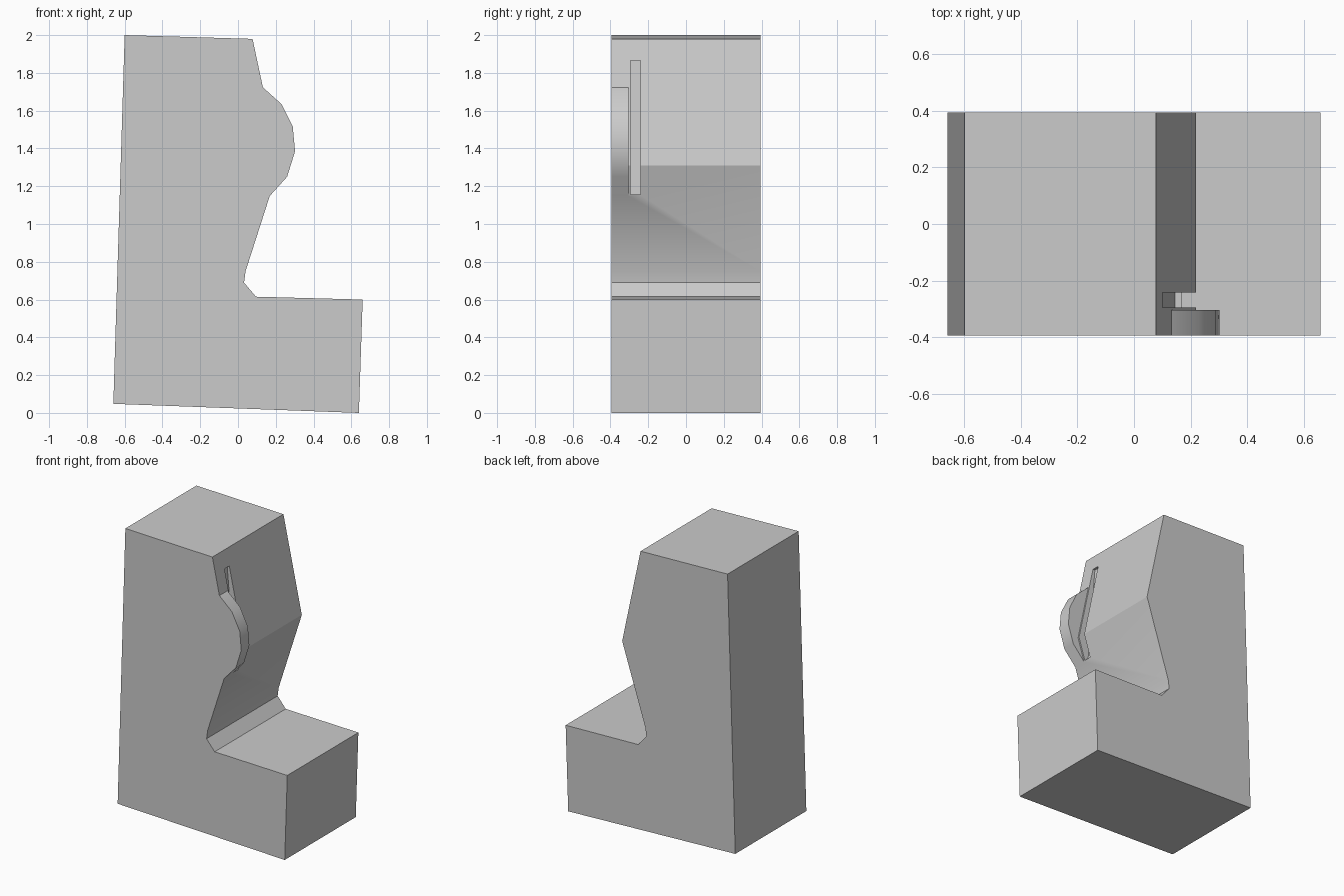
import bpy
import bmesh

cube = bpy.data.objects.get("Cube")
if cube:
    bpy.data.objects.remove(cube, do_unlink=True)

grey = bpy.data.materials.new("plain grey")
grey.use_nodes = True
colour = (0.6, 0.6, 0.6, 1)
grey.diffuse_color = colour
grey.node_tree.nodes["Principled BSDF"].inputs["Base Color"].default_value = colour

HALF = 0.395  # half the depth of the housing


def extrude_profile(name, profile, y0, y1):
    """Extrude an x-z outline from y0 to y1."""
    bm = bmesh.new()
    face = bm.faces.new([bm.verts.new((x, y0, z)) for x, z in profile])
    result = bmesh.ops.extrude_face_region(bm, geom=[face])
    moved = [v for v in result["geom"] if isinstance(v, bmesh.types.BMVert)]
    bmesh.ops.translate(bm, verts=moved, vec=(0, y1 - y0, 0))
    bmesh.ops.recalc_face_normals(bm, faces=bm.faces)
    mesh = bpy.data.meshes.new(name)
    bm.to_mesh(mesh)
    bm.free()
    mesh.materials.append(grey)
    obj = bpy.data.objects.new(name, mesh)
    bpy.context.collection.objects.link(obj)
    return obj


def combine(target, tool, operation):
    """Apply a boolean and remove its tool."""
    mod = target.modifiers.new(tool.name, "BOOLEAN")
    mod.operation = operation
    mod.solver = "EXACT"
    mod.object = tool
    bpy.context.view_layer.objects.active = target
    bpy.ops.object.modifier_apply(modifier=mod.name)
    bpy.data.objects.remove(tool, do_unlink=True)


# Housing: slightly tilted L-shaped block with a creased front face
housing = extrude_profile("housing", [
    (-0.66, 0.048), (0.64, 0), (0.66, 0.6), (0.095, 0.615), (0.032, 0.69),
    (0.04, 0.75), (0.22, 1.31), (0.077, 1.98), (-0.6, 2)], -HALF, HALF)

# Rounded guard bulging out along one edge of the face
guard = extrude_profile("guard", [
    (0.13, 1.725), (0.23, 1.635), (0.29, 1.515), (0.302, 1.385),
    (0.26, 1.25), (0.165, 1.145), (0.1, 1.3), (0.08, 1.6)], -HALF, -0.305)
combine(housing, guard, "UNION")

# Narrow slot beside the guard, deeper at its foot
slot = extrude_profile("slot_cutter", [
    (0.085, 1.865), (0.145, 1.155), (0.27, 1.155), (0.27, 1.865)], -0.295, -0.242)
combine(housing, slot, "DIFFERENCE")

# Soft curves with crisp corners
bpy.ops.object.select_all(action="DESELECT")
housing.select_set(True)
bpy.context.view_layer.objects.active = housing
bpy.ops.object.shade_smooth_by_angle(angle=0.48)
